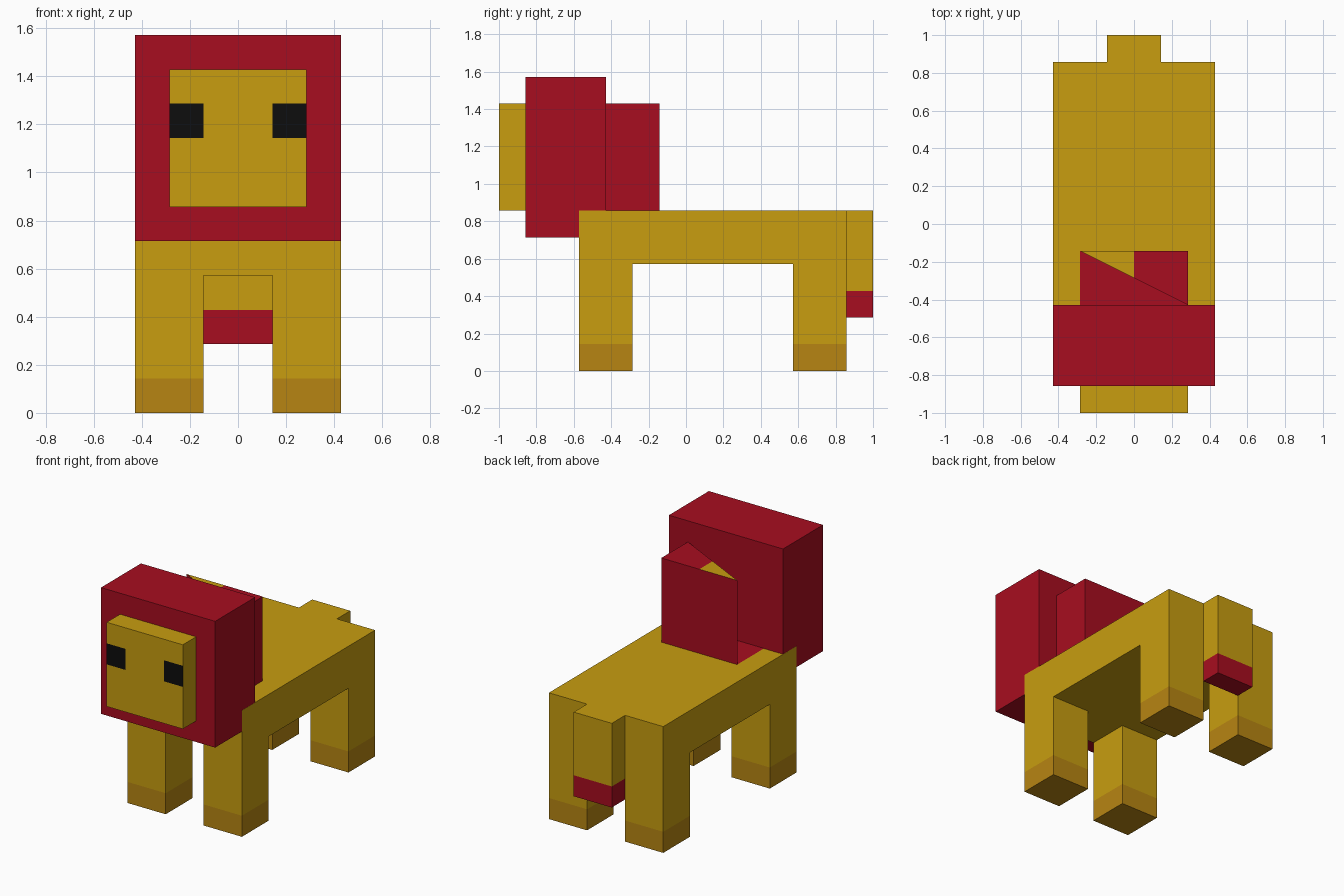
import bpy
import bmesh
from mathutils import Vector

cube = bpy.data.objects.get("Cube")
if cube:
    bpy.data.objects.remove(cube, do_unlink=True)

U = 1 / 7          # one block of the grid everything sits on
W = 3.005          # body half width, a hair over the mane so it shows where they meet


def material(name, rgb):
    mat = bpy.data.materials.new(name)
    mat.use_nodes = True
    mat.diffuse_color = (*rgb, 1)
    mat.node_tree.nodes["Principled BSDF"].inputs["Base Color"].default_value = (*rgb, 1)
    return mat


ochre = material("ochre fur", (0.58, 0.34, 0.005))
red = material("crimson mane", (0.39, 0.004, 0.014))
brown = material("brown paw", (0.475, 0.235, 0.006))
black = material("black eye", (0.004, 0.004, 0.004))


def finish(name, bm, mats, cuts=(), rule=None):
    """Slice along (axis, value) planes, colour faces by rule, add the object."""
    for axis, value in cuts:
        normal = Vector([float(i == axis) for i in range(3)])
        bmesh.ops.bisect_plane(bm, geom=bm.verts[:] + bm.edges[:] + bm.faces[:],
                               plane_co=normal * value, plane_no=normal)
    for face in bm.faces:
        face.material_index = rule(face.calc_center_median(), face.normal) if rule else 0
    for v in bm.verts:
        v.co *= U
    mesh = bpy.data.meshes.new(name)
    bm.to_mesh(mesh)
    bm.free()
    for mat in mats:
        mesh.materials.append(mat)
    obj = bpy.data.objects.new(name, mesh)
    bpy.context.collection.objects.link(obj)
    return obj


def box(name, lo, hi, mats, cuts=(), rule=None):
    bm = bmesh.new()
    bmesh.ops.create_cube(bm, size=1)
    lo, hi = Vector(lo), Vector(hi)
    for v in bm.verts:
        v.co = (lo + hi) / 2 + v.co * (hi - lo)
    bm.normal_update()
    return finish(name, bm, mats, cuts, rule)


# Body and mane
box("body", (-W, -4, 4), (W, 6, 6), [ochre])
box("mane", (-3, -6, 5), (3, -3, 11), [red])

# Face block with two square eyes cut into the front
box("head", (-2, -7, 6), (2, -6, 10), [ochre, black],
    cuts=[(0, -1), (0, 1), (2, 8), (2, 9)],
    rule=lambda c, n: int(n.y < -0.5 and abs(c.x) > 1 and 8 < c.z < 9))

# Legs with darker paws
for side, sx in (("left", 1), ("right", -1)):
    for end, y in (("front", -4), ("back", 4)):
        x0, x1 = sorted((sx, sx * W))
        box(f"{end}_{side}_leg", (x0, y, 0), (x1, y + 2, 4), [ochre, brown],
            cuts=[(2, 1)], rule=lambda c, n: int(c.z < 1))

# Tail with red tuft
box("tail", (-1, 6, 2), (1, 7, 6), [ochre, red],
    cuts=[(2, 3)], rule=lambda c, n: int(c.z < 3))

# Open rear mane: back wall, left wall, floor and a half top
bm = bmesh.new()
faces = [
    [(2, -1, 6), (-2, -1, 6), (-2, -1, 10), (2, -1, 10)],
    [(2, -3, 6), (2, -1, 6), (2, -1, 10), (2, -3, 10)],
    [(-2, -3, 6.01), (2, -3, 6.01), (2, -1, 6.01), (-2, -1, 6.01)],
    [(-2, -1, 10), (2, -3, 10), (2, -1, 10)],
]
for points in faces:
    bm.faces.new([bm.verts.new(p) for p in points])
bm.normal_update()
finish("rear_mane", bm, [red, ochre], cuts=[(0, 0)],
       rule=lambda c, n: int(c.z > 9.9 and c.x < 0))
